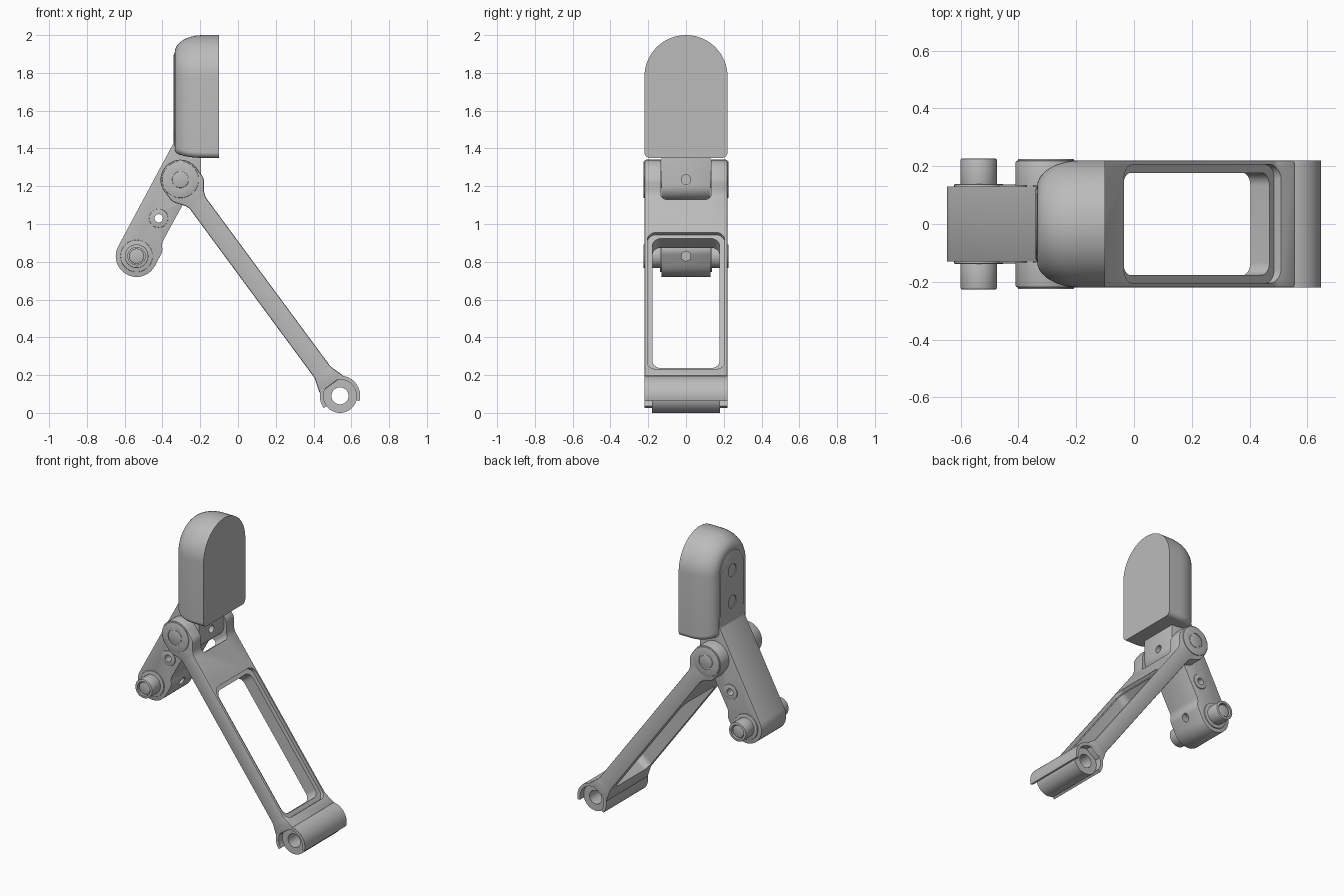
import bpy, bmesh, math
from mathutils import Vector, Matrix

cube = bpy.data.objects.get("Cube")
if cube:
    bpy.data.objects.remove(cube)

grey = bpy.data.materials.new("satin_grey")
grey.use_nodes = True
grey.diffuse_color = (0.5, 0.5, 0.5, 1)
grey.node_tree.nodes["Principled BSDF"].inputs["Base Color"].default_value = (0.5, 0.5, 0.5, 1)

PIVOT = Vector((-0.305, 1.235))    # joint between arm and frame, in x and z
ROLLER = Vector((-0.537, 0.83))
FOOT = Vector((0.54, 0.09))
ALONG = (FOOT - PIVOT).normalized()
ACROSS = Vector((-ALONG.y, ALONG.x))
LENGTH = (FOOT - PIVOT).length


def side(a, b, c):                 # profile in x and z, depth in y
    return Vector((a, c, b))


def back(a, b, c):                 # profile in y and z, depth in x
    return Vector((c, a, b))


def bar_side(a, b, c):             # profile along and across the sloping frame
    p = PIVOT + ALONG * a + ACROSS * b
    return Vector((p.x, c, p.y))


def bar_face(a, b, c):             # profile on the broad face of the frame
    return bar_side(a, c, b)


def rounded(corners, n=10):
    """Polygon from (x, y, radius) corners, each filleted."""
    out = []
    for i, (x, y, r) in enumerate(corners):
        p = Vector((x, y))
        if r == 0:
            out.append(p)
            continue
        u = (Vector(corners[i - 1][:2]) - p).normalized()
        v = (Vector(corners[(i + 1) % len(corners)][:2]) - p).normalized()
        half = u.angle(v) / 2
        mid = p + (u + v).normalized() * r / math.sin(half)
        a, b = p + u * r / math.tan(half) - mid, p + v * r / math.tan(half) - mid
        w = math.pi - 2 * half
        out += [mid + (a * math.sin((1 - k / n) * w) + b * math.sin(k / n * w)) / math.sin(w)
                for k in range(n + 1)]
    return out


def circle(mid, r, n=48):
    return [Vector(mid) + Vector((math.cos(t), math.sin(t))) * r
            for t in (2 * math.pi * k / n for k in range(n))]


def box(a0, a1, b0, b1, r):
    return rounded([(a0, b0, r), (a1, b0, r), (a1, b1, r), (a0, b1, r)])


def loft(name, rings):
    """Skin equal-length rings of points and cap both ends."""
    bm = bmesh.new()
    loops = [[bm.verts.new(p) for p in ring] for ring in rings]
    for low, high in zip(loops, loops[1:]):
        for i in range(len(low)):
            bm.faces.new((low[i - 1], low[i], high[i], high[i - 1]))
    bm.faces.new(loops[0])
    bm.faces.new(loops[-1])
    bmesh.ops.recalc_face_normals(bm, faces=bm.faces)
    mesh = bpy.data.meshes.new(name)
    bm.to_mesh(mesh)
    bm.free()
    mesh.materials.append(grey)
    obj = bpy.data.objects.new(name, mesh)
    bpy.context.collection.objects.link(obj)
    return obj


def prism(name, pts, lo, hi, place):
    return loft(name, [[place(p.x, p.y, c) for p in pts] for c in (lo, hi)])


def use(obj, mod):
    bpy.context.view_layer.objects.active = obj
    bpy.ops.object.modifier_apply(modifier=mod.name)


def chamfer(obj, width):
    mod = obj.modifiers.new("edge", "BEVEL")
    mod.width, mod.segments, mod.limit_method = width, 2, "ANGLE"
    mod.angle_limit = math.radians(50)
    use(obj, mod)


def cut(obj, *cutters):
    for cutter in cutters:
        mod = obj.modifiers.new("cut", "BOOLEAN")
        mod.operation, mod.solver, mod.object = "DIFFERENCE", "EXACT", cutter
        cutter.hide_render = True
        use(obj, mod)
        bpy.data.objects.remove(cutter)


# Pad: arched block with a soft rear edge
rings = []
for step in range(-1, 11):
    turn = max(step, 0) / 10 * math.pi / 2
    inset = 0.09 * (1 - math.cos(turn))
    x = -0.10 if step < 0 else -0.185 - 0.15 * math.sin(turn)
    w = 0.22 - inset
    pts = rounded([(-w, 1.35 + inset * 0.45, 0.03), (w, 1.35 + inset * 0.45, 0.03),
                   (w, 1.78 + w, w * 0.999), (-w, 1.78 + w, w * 0.999)], 16)
    rings.append([back(p.x, p.y, x) for p in pts])
loft("pad", rings)

# Mounting strap on the pad, with two screws
strap = prism("mounting_strap", rounded([(-0.122, 1.42, 0), (0.122, 1.42, 0),
                                         (0.122, 1.9, 0.121), (-0.122, 1.9, 0.121)], 16),
              -0.341, -0.29, back)
chamfer(strap, 0.004)
for z in (1.77, 1.56):
    cut(strap, prism("cutter", circle((0, z), 0.042), -0.4, -0.315, back))
    screw = prism("strap_screw", circle((0, z), 0.032), -0.33, -0.31, back)
    cut(screw, prism("cutter", circle((0, z), 0.016, 6), -0.4, -0.32, back))

# Rocker arm from the roller up into the pad
UP = Vector((0.472, 0.882))
OUT = Vector((0.882, -0.472))
corners = [(*(ROLLER + UP * a + OUT * b), r) for a, b, r in
           ((-0.11, -0.11, 0.109), (-0.11, 0.11, 0.109), (0.09, 0.11, 0.06), (0.12, 0.085, 0.06))]
corners += [(-0.28, 1.125, 0.03), (-0.195, 1.125, 0.08), (-0.195, 1.5, 0),
            (-0.338, 1.5, 0), (-0.338, 1.435, 0.05)]
arm = prism("rocker_arm", rounded(corners), -0.13, 0.13, side)
chamfer(arm, 0.005)
EYE = (-0.42, 1.03)
cut(arm, prism("cutter", circle(EYE, 0.022), -0.3, 0.3, side),
    prism("cutter", circle((0, PIVOT.y), 0.025), -0.27, -0.1, back),
    prism("cutter", circle((0, ROLLER.y), 0.025), -0.48, -0.3, back))

# Sloping frame with window, recess and fork slot
END = LENGTH - 0.075
frame = prism("sloping_frame", rounded([
    (-0.105, -0.105, 0.104), (0.07, -0.105, 0.07), (0.14, -0.052, 0.08),
    (END - 0.08, -0.052, 0.06), (END, -0.078, 0), (END, 0.078, 0), (END - 0.08, 0.052, 0.06),
    (0.14, 0.052, 0.08), (0.07, 0.105, 0.07), (-0.105, 0.105, 0.104)]), -0.22, 0.22, bar_side)
chamfer(frame, 0.008)
cut(frame, prism("cutter", box(-0.3, 0.168, -0.133, 0.133, 0.03), -0.3, 0.3, bar_face),
    prism("cutter", box(0.385, 1.29, -0.205, 0.205, 0.05), 0.03, 0.3, bar_face),
    prism("cutter", box(0.41, 1.262, -0.177, 0.177, 0.045), -0.3, 0.3, bar_face))

# Foot: bored sleeve under a partial shell
sleeve = prism("foot_sleeve", circle(FOOT, 0.09), -0.18, 0.18, side)
cut(sleeve, prism("cutter", circle(FOOT, 0.045), -0.3, 0.3, side))
arc = [math.radians(-15 + 232 * k / 40) for k in range(41)]
shell = [FOOT + Vector((math.cos(t), math.sin(t))) * 0.107 for t in arc]
shell += [FOOT + Vector((math.cos(t), math.sin(t))) * 0.087 for t in reversed(arc)]
prism("foot_shell", shell, -0.22, 0.22, side)

# Collars, pins and rollers on both sides
for name, s in (("right", -1), ("left", 1)):
    def ring(part, mid, r, bore, lo, hi):
        obj = prism(f"{name}_{part}", circle(mid, r), s * lo, s * hi, side)
        chamfer(obj, 0.003)
        if bore:
            cut(obj, prism("cutter", circle(mid, bore), -0.4, 0.4, side))
    ring("pivot_collar", PIVOT, 0.097, 0.053, 0.2, 0.225)
    ring("pivot_pin", PIVOT, 0.044, 0, 0.1, 0.223)
    ring("roller_collar", ROLLER, 0.085, 0, 0.12, 0.138)
    ring("roller", ROLLER, 0.0625, 0.046, 0.12, 0.226)
    ring("roller_pin", ROLLER, 0.04, 0, 0.12, 0.218)
    ring("eye_collar", EYE, 0.05, 0.022, 0.12, 0.136)

# Smooth curved surfaces, keep sharp edges
bpy.ops.object.select_all(action="DESELECT")
for obj in bpy.context.collection.objects:
    if obj.type == "MESH":
        obj.select_set(True)
        bpy.context.view_layer.objects.active = obj
bpy.ops.object.shade_smooth_by_angle(angle=math.radians(32))
